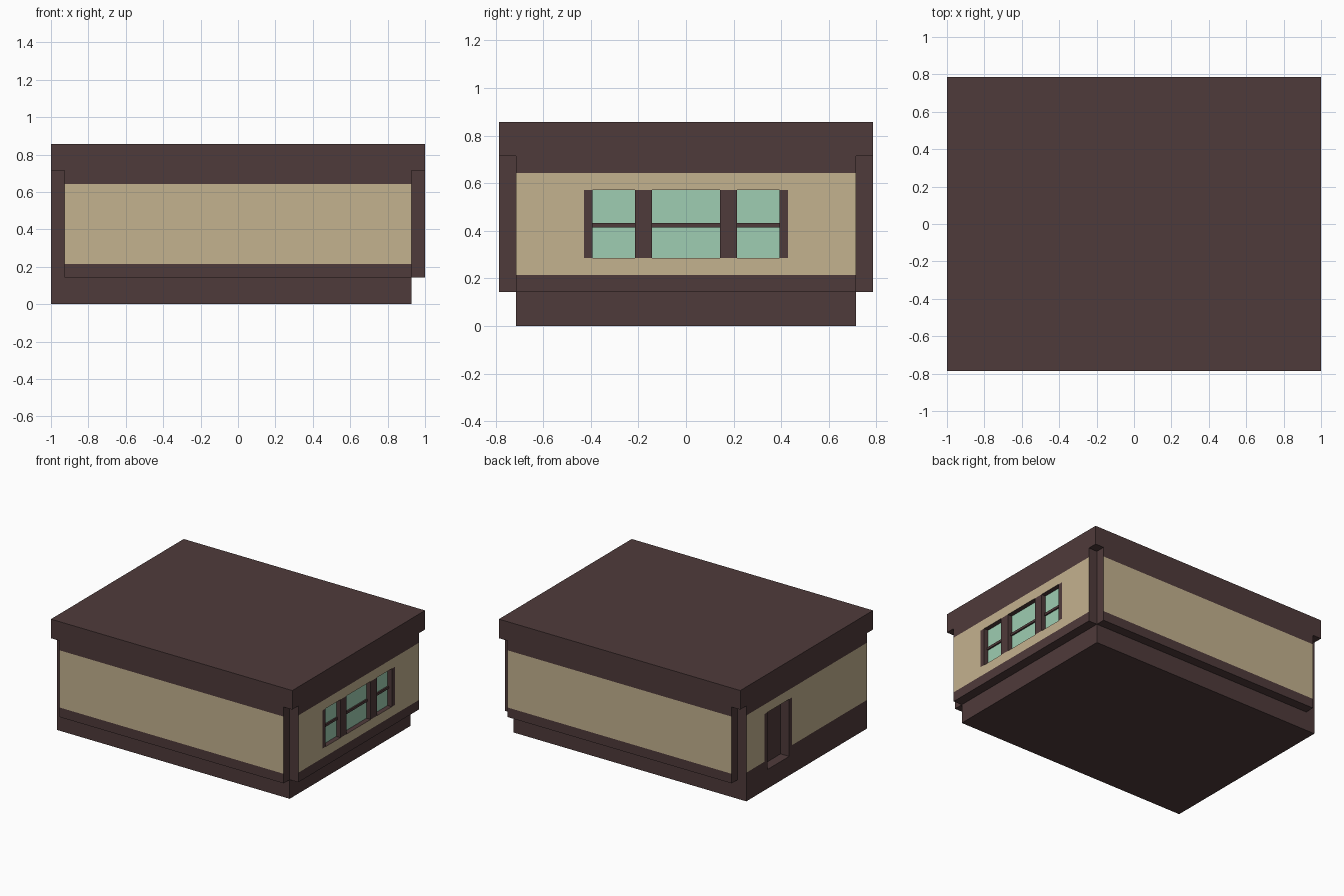
import bpy, bmesh
from mathutils import Vector

if "Cube" in bpy.data.objects:
    bpy.data.objects.remove(bpy.data.objects["Cube"])

U = 1 / 14  # the model sits on a grid of 1/14 units


def material(name, rgb):
    m = bpy.data.materials.new(name)
    m.diffuse_color = (*rgb, 1)
    m.use_nodes = True
    m.node_tree.nodes["Principled BSDF"].inputs["Base Color"].default_value = m.diffuse_color
    return m


BROWN = material("dark_brown_timber", (0.078, 0.043, 0.043))
CREAM = material("cream_plaster", (0.552, 0.445, 0.275))
GLASS = material("pale_green_glass", (0.342, 0.610, 0.445))


def box(name, lo, hi, *mats):
    """Box between two corners given in grid units."""
    lo, hi = Vector(lo) * U, Vector(hi) * U
    me = bpy.data.meshes.new(name)
    bm = bmesh.new()
    bmesh.ops.create_cube(bm, size=1)
    for v in bm.verts:
        v.co = (lo + hi) / 2 + v.co * (hi - lo)
    bm.to_mesh(me)
    bm.free()
    for m in mats or (BROWN,):
        me.materials.append(m)
    ob = bpy.data.objects.new(name, me)
    bpy.context.collection.objects.link(ob)
    return ob


def wall(name, lo, hi, outward):
    """Wall slab: cream band on the outer face, brown beams above and below."""
    ob = box(name, lo, hi, BROWN, CREAM)
    bm = bmesh.new()
    bm.from_mesh(ob.data)
    for z in (3, 9):
        geom = bm.verts[:] + bm.edges[:] + bm.faces[:]
        bmesh.ops.bisect_plane(bm, geom=geom, plane_co=(0, 0, z * U), plane_no=(0, 0, 1))
    bm.normal_update()
    for f in bm.faces:
        z = f.calc_center_median().z / U
        f.material_index = int(3 < z < 9 and f.normal.dot(Vector(outward)) > 0.9)
    bm.to_mesh(ob.data)
    bm.free()
    return ob


def opening(ob, name, lo, hi):
    """Cut an opening through a wall with a hidden cutter."""
    cutter = box(name, lo, hi)
    cutter.hide_render = True
    cutter.hide_set(True)
    mod = ob.modifiers.new(name, 'BOOLEAN')
    mod.operation = 'DIFFERENCE'
    mod.solver = 'EXACT'
    mod.object = cutter


# Base, inner core and flat roof
box("base", (-14, -10, 0), (13, 10, 2))
box("core", (-13, -10, 2), (13, 10, 10))
box("roof", (-14, -11, 10), (14, 11, 12))

# Four wall slabs, leaving notched corners
wall("front_wall", (-13, -11, 2), (13, -10, 10), (0, -1, 0))
wall("back_wall", (-13, 10, 2), (13, 11, 10), (0, 1, 0))
right = wall("right_wall", (13, -10, 2), (14, 10, 10), (1, 0, 0))
left = wall("left_wall", (-14, -10, 2), (-13, 10, 10), (-1, 0, 0))

# Three-part window on the right
opening(right, "window_cutter", (12.5, -6, 4), (14.5, 6, 8))
for i, (a, b) in enumerate([(-6, -5.5), (-3, -2), (2, 3), (5.5, 6)]):
    box(f"window_post_{i + 1}", (13, a, 4), (14, b, 8))
for i, (a, b) in enumerate([(-5.5, -3), (-2, 2), (3, 5.5)]):
    box(f"window_glass_{i + 1}", (13, a, 4), (13.5, b, 8), GLASS)
    box(f"window_bar_{i + 1}", (13.4, a, 5.8), (13.65, b, 6.05))

# Recessed doorway on the left, the core showing as the door
opening(left, "door_cutter", (-14.5, 2.4, 1.5), (-12.5, 7, 8))
for i, (a, b) in enumerate([(2.4, 2.9), (6.5, 7)]):
    box(f"door_jamb_{i + 1}", (-14, a, 2), (-13, b, 8))
